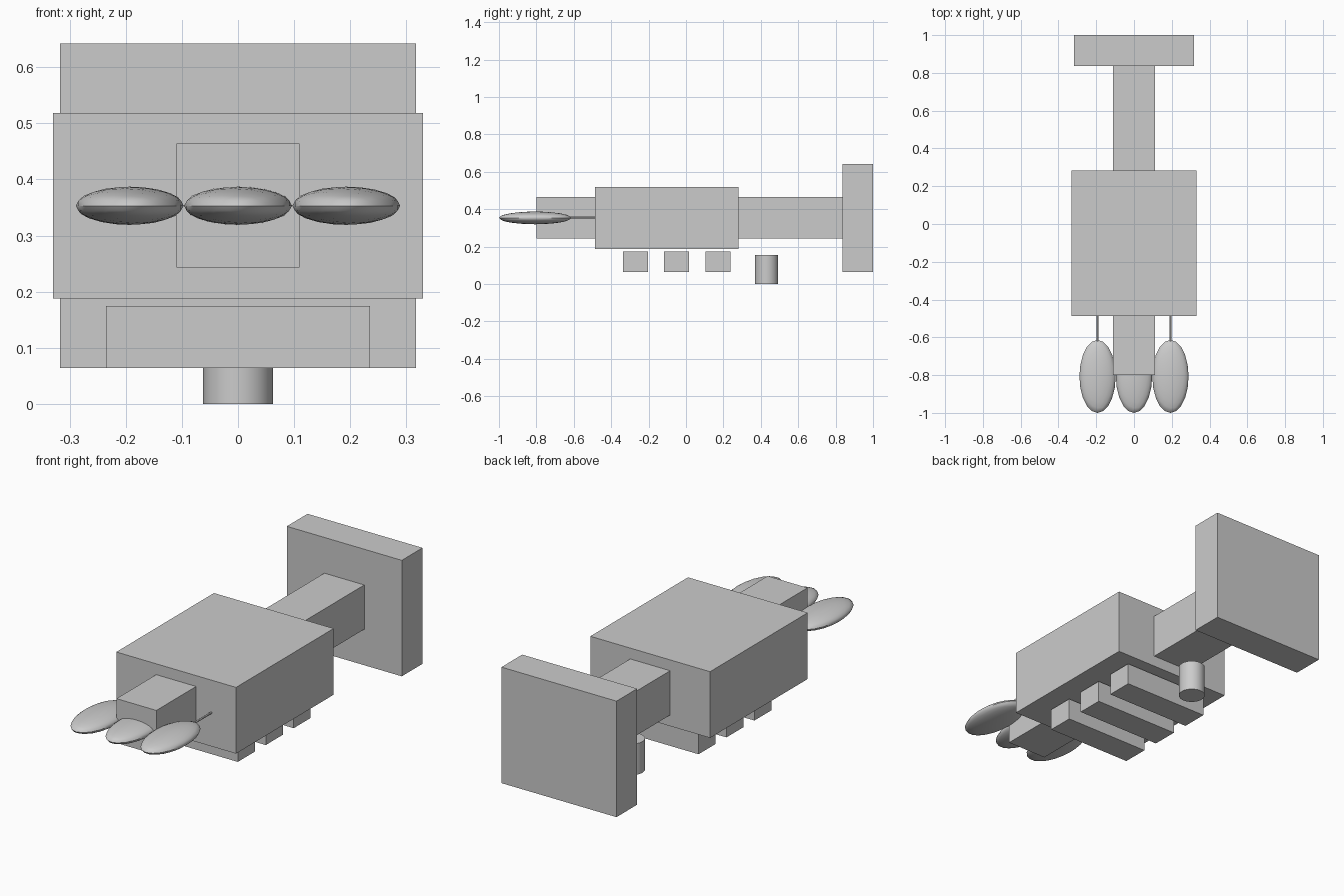
import bpy

if "Cube" in bpy.data.objects:
    bpy.data.objects.remove(bpy.data.objects["Cube"])


def box(name, x, y, z):
    """Box from (min, max) ranges on each axis."""
    lo, hi = zip(x, y, z)
    bpy.ops.mesh.primitive_cube_add(size=1, location=[(a + b) / 2 for a, b in zip(lo, hi)])
    ob = bpy.context.object
    ob.name = name
    ob.scale = [b - a for a, b in zip(lo, hi)]
    bpy.ops.object.transform_apply(location=False, rotation=False, scale=True)
    return ob


def rod(name, radius, depth, loc, rot=(0, 0, 0), sides=32):
    bpy.ops.mesh.primitive_cylinder_add(vertices=sides, radius=radius, depth=depth,
                                        location=loc, rotation=rot)
    ob = bpy.context.object
    ob.name = name
    bpy.ops.object.shade_smooth_by_angle()
    return ob


# Main body, front and rear stems, end plate
box("body", (-0.33, 0.33), (-0.487, 0.282), (0.188, 0.518))
box("front_stem", (-0.11, 0.11), (-0.80, -0.48), (0.243, 0.464))
box("rear_stem", (-0.11, 0.11), (0.275, 0.84), (0.243, 0.464))
box("end_plate", (-0.317, 0.317), (0.837, 1.0), (0.064, 0.642))

# Row of bars below the body
for i in range(3):
    y = -0.27 + 0.22 * i
    box(f"lower_bar_{i + 1}", (-0.235, 0.235), (y - 0.067, y + 0.067), (0.064, 0.174))

# Upright peg under the rear stem
rod("peg", 0.062, 0.155, (0, 0.431, 0.0775))

# Three flattened blades on thin stalks
for i in (-1, 0, 1):
    x = 0.193 * i
    bpy.ops.mesh.primitive_ico_sphere_add(subdivisions=3, radius=1, location=(x, -0.807, 0.353))
    blade = bpy.context.object
    blade.name = f"blade_{i + 2}"
    blade.scale = (0.096, 0.193, 0.034)
    bpy.ops.object.transform_apply(location=False, rotation=False, scale=True)
    bpy.ops.object.shade_smooth_by_angle()
    rod(f"stalk_{i + 2}", 0.005, 0.17, (x, -0.555, 0.355), (1.5708, 0, 0), 12)
